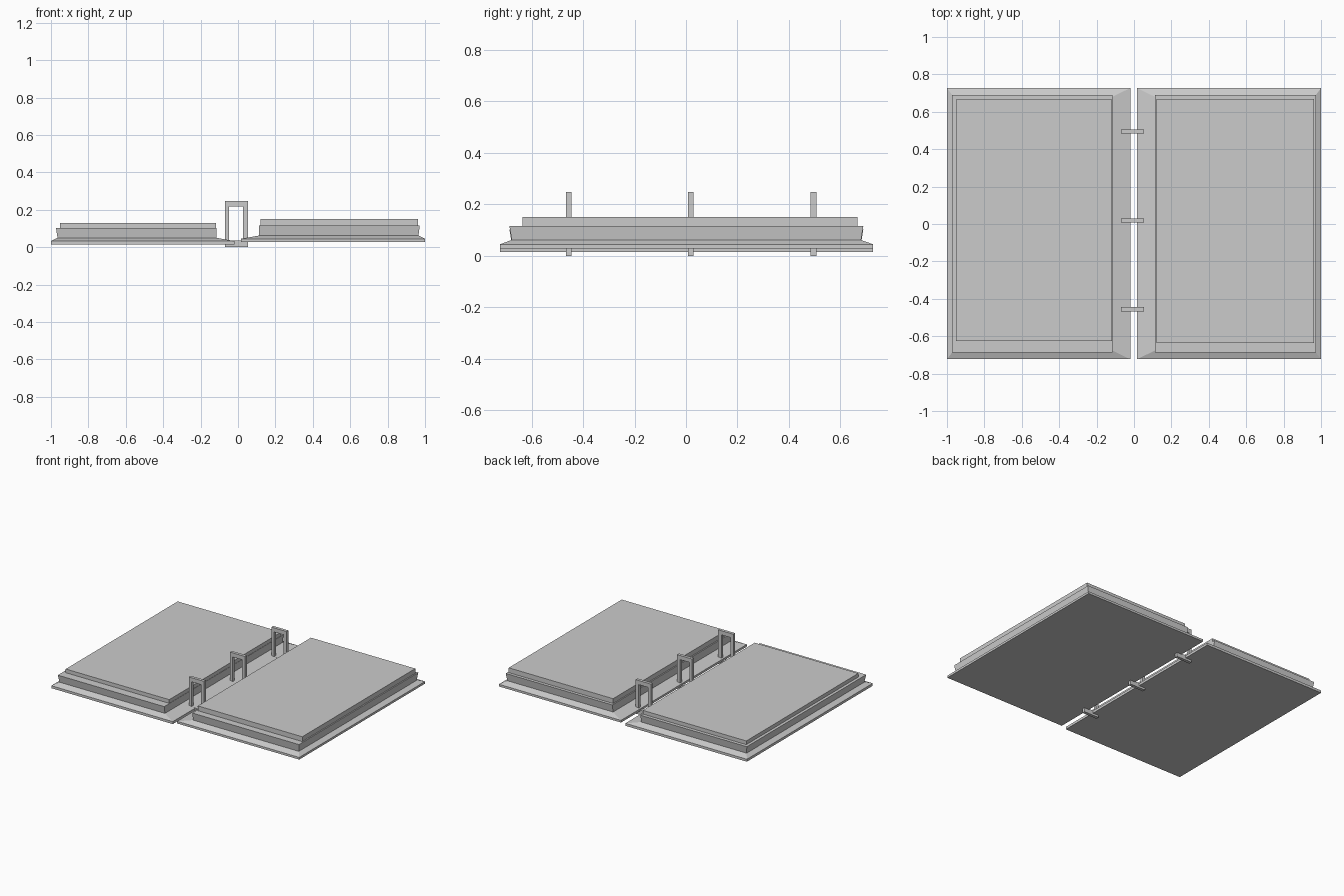
import bpy, bmesh

if "Cube" in bpy.data.objects:
    bpy.data.objects.remove(bpy.data.objects["Cube"])


def make_object(name, bm):
    bmesh.ops.recalc_face_normals(bm, faces=bm.faces[:])
    mesh = bpy.data.meshes.new(name)
    bm.to_mesh(mesh)
    bm.free()
    obj = bpy.data.objects.new(name, mesh)
    bpy.context.collection.objects.link(obj)
    return obj


def stepped_block(name, levels):
    """Loft rectangles given as (x0, x1, y0, y1, z), capped at both ends."""
    bm = bmesh.new()
    loops = []
    for x0, x1, y0, y1, z in levels:
        loops.append([bm.verts.new((x, y, z)) for x, y in
                      ((x0, y0), (x1, y0), (x1, y1), (x0, y1))])
    for a, b in zip(loops, loops[1:]):
        for i in range(4):
            j = (i + 1) % 4
            bm.faces.new((a[i], a[j], b[j], b[i]))
    bm.faces.new(loops[0])
    bm.faces.new(loops[-1])
    return make_object(name, bm)


def binder_ring(name, y0, y1):
    """Rectangular loop standing across the gap between the covers."""
    outer = ((-0.07, 0.0), (0.053, 0.0), (0.053, 0.248), (-0.07, 0.248))
    inner = ((-0.048, 0.035), (0.027, 0.035), (0.027, 0.218), (-0.048, 0.218))
    bm = bmesh.new()
    loops = [[bm.verts.new((x, y, z)) for x, z in profile]
             for profile, y in ((outer, y0), (outer, y1), (inner, y1), (inner, y0))]
    for k in range(4):
        a, b = loops[k], loops[(k + 1) % 4]
        for i in range(4):
            j = (i + 1) % 4
            bm.faces.new((a[i], a[j], b[j], b[i]))
    return make_object(name, bm)


# Left cover with its stacked pages
stepped_block("left_cover_and_pages", [
    (-1.0, -0.02, -0.723, 0.727, 0.015),
    (-1.0, -0.02, -0.723, 0.727, 0.033),
    (-0.965, -0.115, -0.677, 0.68, 0.05),
    (-0.973, -0.115, -0.686, 0.689, 0.103),
    (-0.952, -0.117, -0.625, 0.665, 0.103),
    (-0.952, -0.117, -0.625, 0.665, 0.13),
])

# Right cover with its thicker stack of pages
stepped_block("right_cover_and_pages", [
    (0.015, 1.0, -0.723, 0.727, 0.029),
    (0.015, 1.0, -0.723, 0.727, 0.045),
    (0.112, 0.965, -0.677, 0.68, 0.062),
    (0.112, 0.972, -0.686, 0.689, 0.117),
    (0.121, 0.963, -0.635, 0.667, 0.117),
    (0.121, 0.963, -0.635, 0.667, 0.152),
])

# Three rings along the spine
for n, y in enumerate((-0.456, 0.018, 0.495)):
    binder_ring(f"binder_ring_{n + 1}", y - 0.011, y + 0.011)
